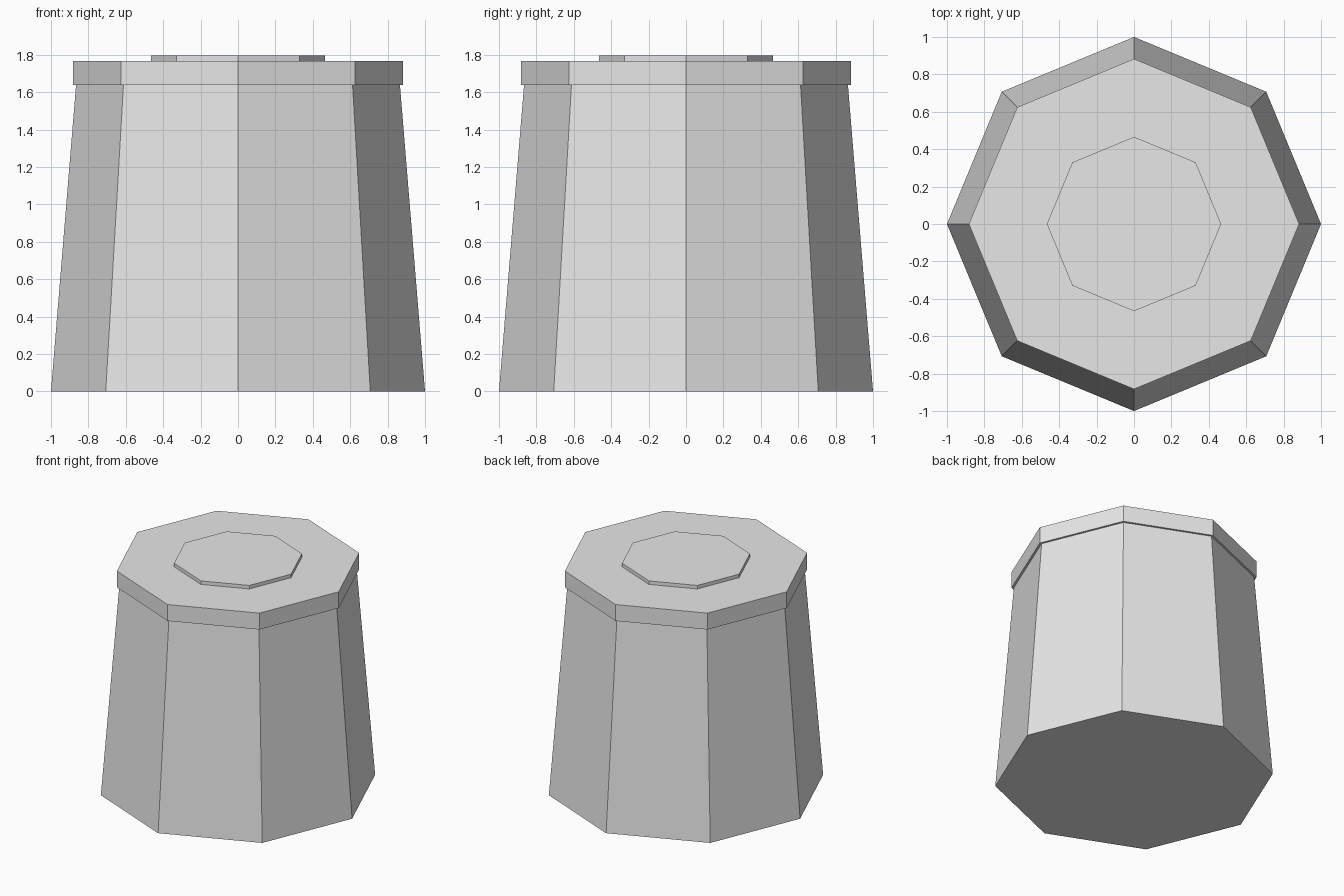
import bpy
import math

cube = bpy.data.objects.get("Cube")
if cube:
    bpy.data.objects.remove(cube, do_unlink=True)

SIDES = 8

grey = bpy.data.materials.new("light_grey")
grey.use_nodes = True
colour = (0.8, 0.8, 0.8, 1.0)
grey.diffuse_color = colour
grey.node_tree.nodes["Principled BSDF"].inputs["Base Color"].default_value = colour


def octagon_part(name, bottom_radius, top_radius, z_low, z_high):
    """Flat-shaded eight-sided frustum with corners on the x and y axes."""
    bpy.ops.mesh.primitive_cone_add(
        vertices=SIDES, radius1=bottom_radius, radius2=top_radius,
        depth=z_high - z_low, location=(0, 0, (z_low + z_high) / 2))
    part = bpy.context.object
    part.name = name
    part.data.materials.append(grey)
    bpy.ops.object.shade_flat()
    return part


# Tapered body, overhanging rim and thin raised disc
octagon_part("body", 1.0, 0.866, 0.0, 1.637)
octagon_part("rim", 0.883, 0.883, 1.637, 1.767)
octagon_part("top_disc", 0.466, 0.466, 1.767, 1.795)
